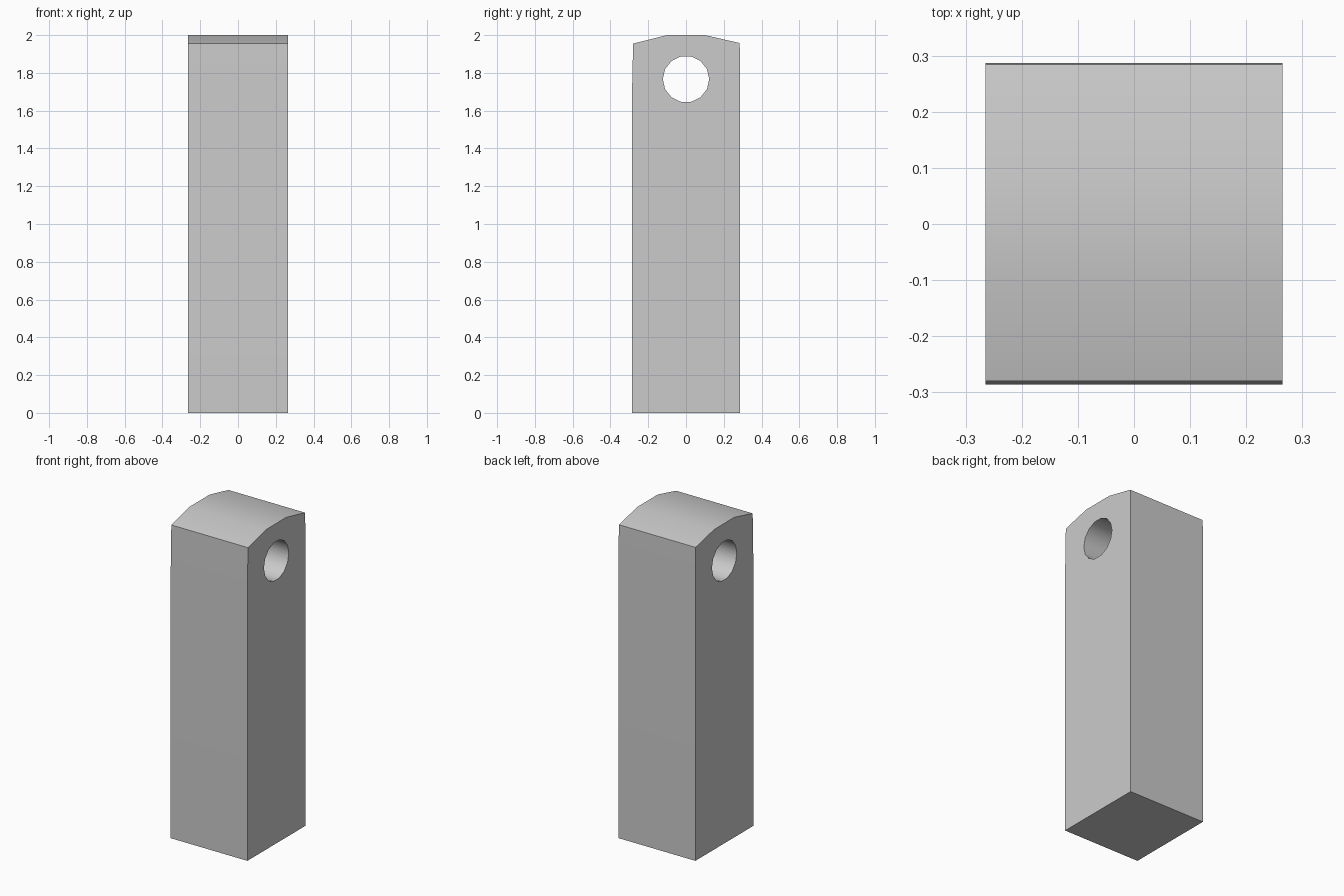
import bpy, bmesh, math

if "Cube" in bpy.data.objects:
    bpy.data.objects.remove(bpy.data.objects["Cube"])

HALF_WIDTH = 0.265


def prism(name, profile, half):
    """Extrude a closed (y, z) profile along x, symmetric about x = 0."""
    bm = bmesh.new()
    face = bm.faces.new([bm.verts.new((-half, y, z)) for y, z in profile])
    ext = bmesh.ops.extrude_face_region(bm, geom=[face])
    moved = [v for v in ext["geom"] if isinstance(v, bmesh.types.BMVert)]
    bmesh.ops.translate(bm, verts=moved, vec=(2 * half, 0, 0))
    bmesh.ops.recalc_face_normals(bm, faces=bm.faces)
    mesh = bpy.data.meshes.new(name)
    bm.to_mesh(mesh)
    bm.free()
    obj = bpy.data.objects.new(name, mesh)
    bpy.context.collection.objects.link(obj)
    return obj


# Upright post with slightly tapered shoulders and a crowned top
post = prism("post", [(-0.286, 0), (0.286, 0), (0.287, 1.83), (0.284, 1.958),
                      (0.1, 2.0), (-0.1, 2.0), (-0.28, 1.955), (-0.286, 1.68)],
             HALF_WIDTH)

# Round pin hole running through the post along x
SIDES, RADIUS, HOLE_Z = 14, 0.123, 1.767
ring = [(RADIUS * math.cos(math.tau * i / SIDES),
         HOLE_Z + RADIUS * math.sin(math.tau * i / SIDES)) for i in range(SIDES)]
cutter = prism("pin_hole_cutter", ring, HALF_WIDTH + 0.1)

cut = post.modifiers.new("pin_hole", 'BOOLEAN')
cut.operation = 'DIFFERENCE'
cut.solver = 'EXACT'
cut.object = cutter
bpy.context.view_layer.objects.active = post
post.select_set(True)
bpy.ops.object.modifier_apply(modifier=cut.name)
bpy.data.objects.remove(cutter)

# Smooth crown and hole, sharp corners
bpy.ops.object.shade_smooth_by_angle(angle=math.radians(35))
